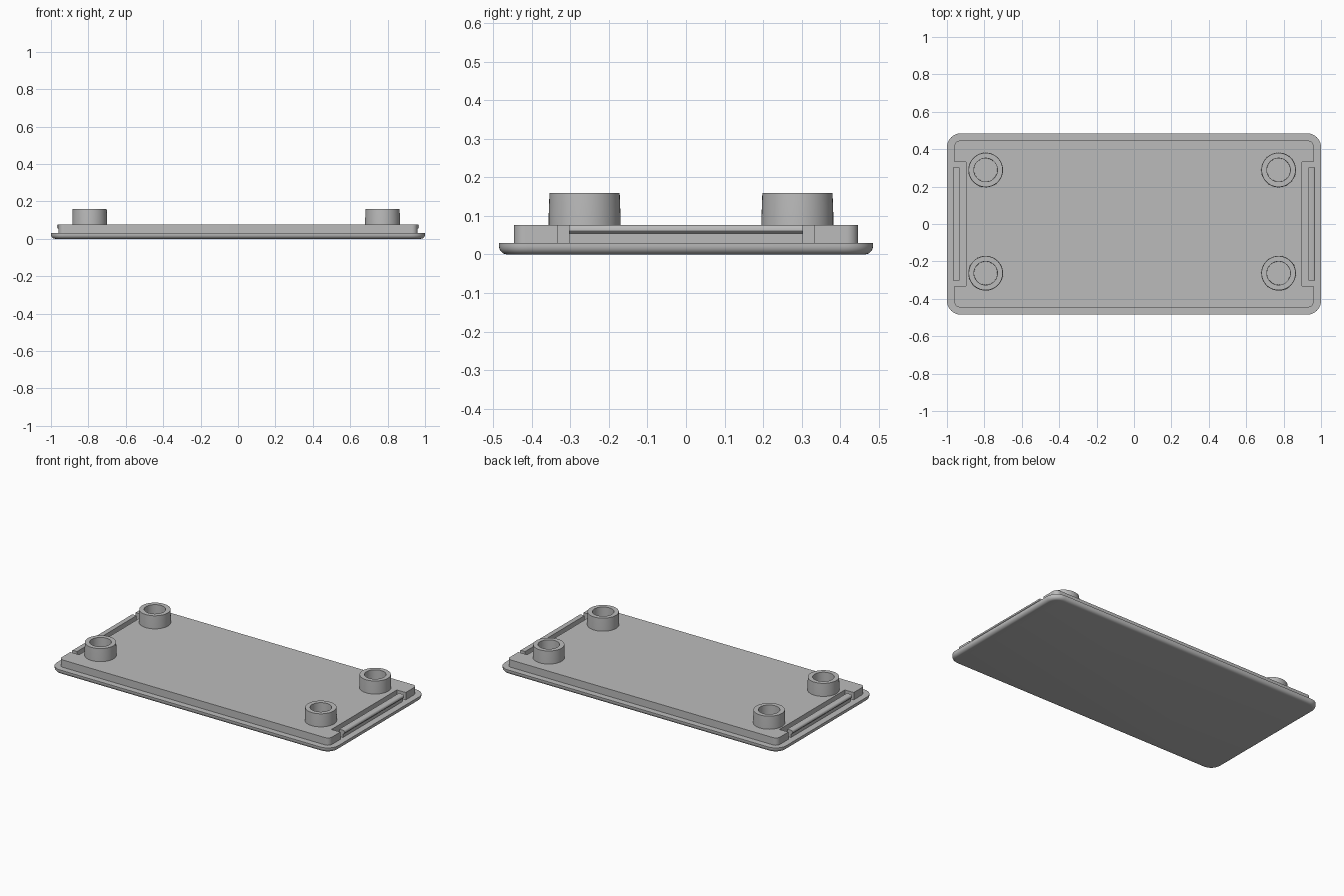
import bpy
import bmesh
import math

if "Cube" in bpy.data.objects:
    bpy.data.objects.remove(bpy.data.objects["Cube"], do_unlink=True)

grey = bpy.data.materials.new("plain grey")
grey.use_nodes = True
grey.diffuse_color = (0.5, 0.5, 0.5, 1)
grey.node_tree.nodes["Principled BSDF"].inputs["Base Color"].default_value = (0.5, 0.5, 0.5, 1)


def finish(bm, name):
    bmesh.ops.recalc_face_normals(bm, faces=bm.faces)
    mesh = bpy.data.meshes.new(name)
    bm.to_mesh(mesh)
    bm.free()
    mesh.materials.append(grey)
    obj = bpy.data.objects.new(name, mesh)
    bpy.context.collection.objects.link(obj)
    bpy.ops.object.select_all(action='DESELECT')
    obj.select_set(True)
    bpy.context.view_layer.objects.active = obj
    bpy.ops.object.shade_smooth_by_angle(angle=math.radians(35))
    return obj


def extrude(points, direction):
    """Closed prism from an outline of 3D points."""
    bm = bmesh.new()
    face = bm.faces.new([bm.verts.new(p) for p in points])
    out = bmesh.ops.extrude_face_region(bm, geom=[face])
    moved = [v for v in out["geom"] if isinstance(v, bmesh.types.BMVert)]
    bmesh.ops.translate(bm, verts=moved, vec=direction)
    return bm


def round_corners(bm, radius, min_x, min_y):
    """Round the upright edges lying at the outer corners."""
    edges = [e for e in bm.edges
             if abs(e.verts[0].co.z - e.verts[1].co.z) > 0.001
             and all(abs(v.co.x) > min_x and abs(v.co.y) > min_y for v in e.verts)]
    bmesh.ops.bevel(bm, geom=edges, offset=radius, segments=10, profile=0.5, affect='EDGES')


# Base cover with rounded corners and a rounded lower rim
W, D = 1.0, 0.485
bm = extrude([(-W, -D, 0), (W, -D, 0), (W, D, 0), (-W, D, 0)], (0, 0, 0.03))
round_corners(bm, 0.075, 0.9, 0.4)
rim = [e for e in bm.edges if all(v.co.z < 0.001 for v in e.verts)]
bmesh.ops.bevel(bm, geom=rim, offset=0.022, segments=6, profile=0.5, affect='EDGES')
finish(bm, "base_cover")

# Raised plate, notched at both ends
px, py, nx, ny = 0.96, 0.446, 0.897, 0.332
side = [(px, -py), (px, -ny), (nx, -ny), (nx, ny), (px, ny), (px, py)]
outline = side + [(-x, -y) for x, y in side]
bm = extrude([(x, y, 0.025) for x, y in outline], (0, 0, 0.052))
round_corners(bm, 0.03, 0.95, 0.4)
finish(bm, "raised_plate")

# Snap clips with a rounded outward lip
clip = [(0.932, 0.025), (0.958, 0.025), (0.958, 0.054), (0.965, 0.056),
        (0.969, 0.061), (0.969, 0.069), (0.965, 0.075), (0.96, 0.077), (0.932, 0.077)]
for sign, label in ((1, "left"), (-1, "right")):
    bm = extrude([(sign * x, -0.303, z) for x, z in clip], (0, 0.606, 0))
    finish(bm, "snap_clip_" + label)

# Hollow, slightly tapered corner posts
SIDES = 48
post = [(0.093, 0.07), (0.093, 0.105), (0.091, 0.16), (0.063, 0.16), (0.062, 0.079)]


def corner_post(name, cx, cy):
    bm = bmesh.new()
    rings = [[bm.verts.new((cx + r * math.cos(math.tau * i / SIDES),
                            cy + r * math.sin(math.tau * i / SIDES), z))
              for i in range(SIDES)] for r, z in post]
    for a, b in zip(rings, rings[1:]):
        for i in range(SIDES):
            j = (i + 1) % SIDES
            bm.faces.new((a[i], a[j], b[j], b[i]))
    bm.faces.new(rings[0])
    bm.faces.new(rings[-1])
    finish(bm, name)


for cx, xname in ((-0.793, "right"), (0.773, "left")):
    for cy, yname in ((-0.263, "front"), (0.289, "back")):
        corner_post("post_" + yname + "_" + xname, cx, cy)
